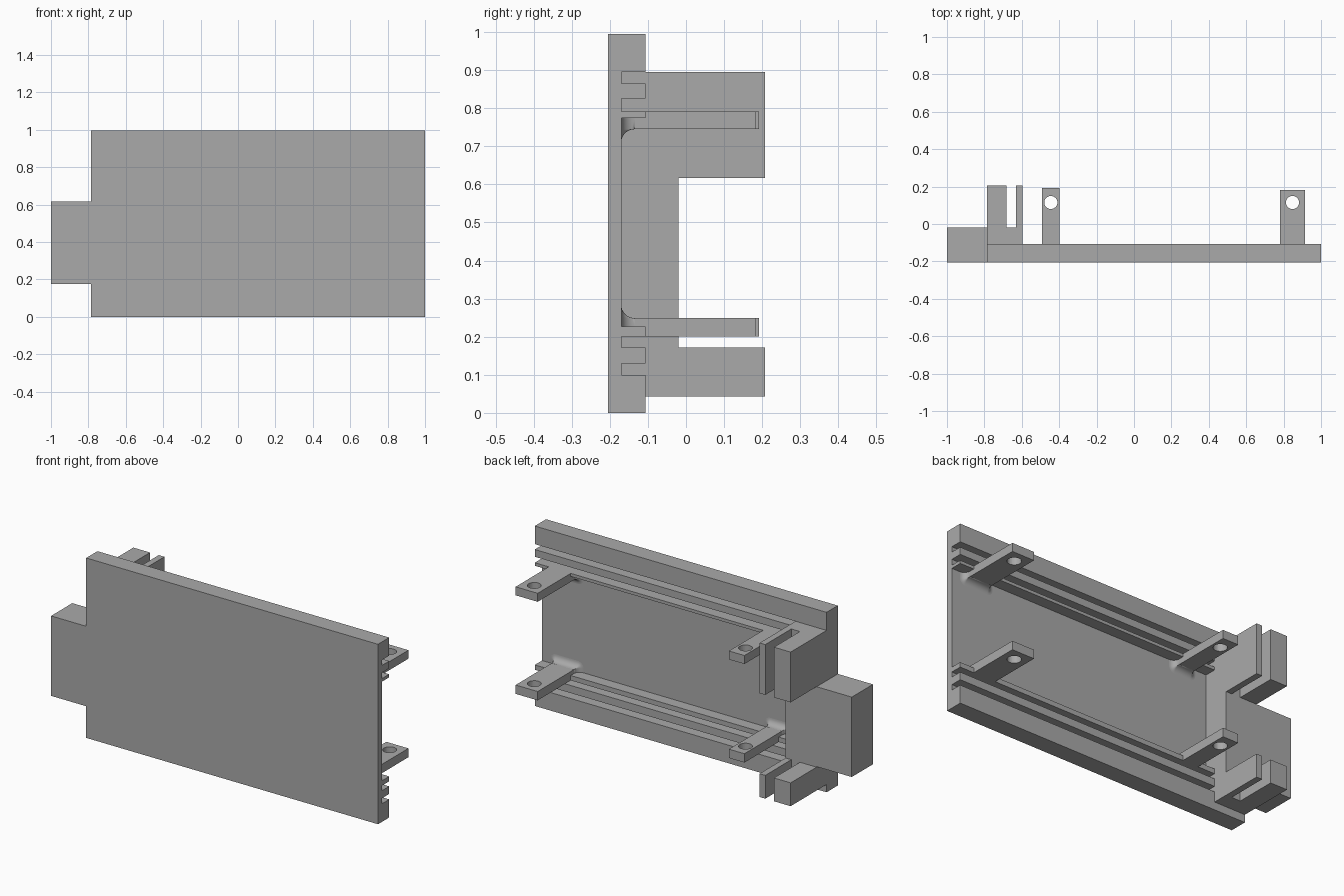
import bpy
import bmesh
from math import sin, cos, pi

cube = bpy.data.objects.get("Cube")
if cube:
    bpy.data.objects.remove(cube, do_unlink=True)

grey = bpy.data.materials.new("plain grey")
grey.use_nodes = True
grey.diffuse_color = (0.4, 0.4, 0.4, 1)
grey.node_tree.nodes["Principled BSDF"].inputs["Base Color"].default_value = (0.4, 0.4, 0.4, 1)

# Shared levels
FRONT, FLOOR, RIM, STEP = -0.205, -0.17, -0.107, -0.02
LEFT, WALL, RIGHT = -0.785, -0.595, 1.0
HEIGHT = 0.995
POST_TIP = 0.207
FILLET = 0.035


def finish(bm, name):
    bmesh.ops.remove_doubles(bm, verts=bm.verts, dist=1e-5)
    bmesh.ops.recalc_face_normals(bm, faces=bm.faces)
    mesh = bpy.data.meshes.new(name)
    bm.to_mesh(mesh)
    bm.free()
    mesh.materials.append(grey)
    obj = bpy.data.objects.new(name, mesh)
    bpy.context.collection.objects.link(obj)
    return obj


def box(name, x, y, z):
    bm = bmesh.new()
    bmesh.ops.create_cube(bm, size=1)
    for v in bm.verts:
        v.co = [r[0] if c < 0 else r[1] for c, r in zip(v.co, (x, y, z))]
    return finish(bm, name)


def extrude_x(name, profile, x0, x1):
    bm = bmesh.new()
    face = bm.faces.new([bm.verts.new((x0, y, z)) for y, z in profile])
    new = bmesh.ops.extrude_face_region(bm, geom=[face])["geom"]
    verts = [g for g in new if isinstance(g, bmesh.types.BMVert)]
    bmesh.ops.translate(bm, verts=verts, vec=(x1 - x0, 0, 0))
    return finish(bm, name)


def smooth(obj):
    bpy.ops.object.select_all(action="DESELECT")
    obj.select_set(True)
    bpy.context.view_layer.objects.active = obj
    bpy.ops.object.shade_smooth_by_angle(angle=0.6)


# Grooved plate: two slots on each side of a wide central recess
channels = [(0.1, 0.13), (0.172, 0.2), (0.227, 0.775), (0.792, 0.825), (0.865, 0.895)]
profile = [(FRONT, HEIGHT), (FRONT, 0), (RIM, 0)]
for low, high in channels:
    profile += [(RIM, low), (FLOOR, low), (FLOOR, high), (RIM, high)]
profile.append((RIM, HEIGHT))
extrude_x("grooved_plate", profile, WALL, RIGHT)

# Solid end of the plate, raised step and side tab
box("plate_end", (LEFT, WALL), (FRONT, RIM), (0, HEIGHT))
box("raised_step", (LEFT, WALL), (RIM, STEP), (0.043, 0.895))
box("side_tab", (-1, LEFT), (FRONT, STEP), (0.175, 0.617))

# Slotted posts: a thick block and a thin fin at top and bottom
for level, z in (("lower", (0.043, 0.172)), ("upper", (0.617, 0.895))):
    box(level + "_post", (LEFT, -0.683), (STEP, POST_TIP), z)
    box(level + "_fin", (-0.63, WALL), (STEP, POST_TIP), z)


# Mounting arm with a round hole
def arm(name, x, tip, z):
    body = box(name, x, (FLOOR, tip), z)
    bm = bmesh.new()
    bmesh.ops.create_cone(bm, cap_ends=True, segments=32, radius1=0.035, radius2=0.035, depth=0.2)
    bmesh.ops.translate(bm, verts=bm.verts, vec=(sum(x) / 2, 0.115, sum(z) / 2))
    cutter = finish(bm, "hole_cutter")
    cutter.hide_render = True
    mod = body.modifiers.new("hole", "BOOLEAN")
    mod.operation = "DIFFERENCE"
    mod.solver = "EXACT"
    mod.object = cutter
    smooth(body)
    bpy.ops.object.modifier_apply(modifier=mod.name)
    bpy.data.objects.remove(cutter, do_unlink=True)


# Concave fillet flaring from the arm into the recess floor
def fillet(name, x, inner, wall):
    side = 1 if inner > wall else -1
    steps, corner = 8, 6
    bm = bmesh.new()
    rings = []
    for i in range(steps + 1):
        a = i / steps * pi / 2
        off = FILLET * (1 - sin(a))
        y = FLOOR + FILLET * (1 - cos(a))
        points = [(x[0] - off, wall)]
        for cx, start in ((x[0], pi), (x[1], pi / 2)):
            for k in range(corner + 1):
                b = start - k / corner * pi / 2
                points.append((cx + off * cos(b), inner + side * off * sin(b)))
        points.append((x[1] + off, wall))
        rings.append([bm.verts.new((px, y, pz)) for px, pz in points])
    for r0, r1 in zip(rings, rings[1:]):
        for k in range(len(r0) - 1):
            bm.faces.new((r0[k], r0[k + 1], r1[k + 1], r1[k]))
    smooth(finish(bm, name))


for place, x, tip in (("left", (0.78, 0.915), 0.182), ("right", (-0.492, -0.397), 0.192)):
    arm("upper_arm_" + place, x, tip, (0.745, 0.792))
    fillet("upper_fillet_" + place, x, 0.745, 0.775)
    arm("lower_arm_" + place, x, tip, (0.2, 0.249))
    fillet("lower_fillet_" + place, x, 0.249, 0.227)
